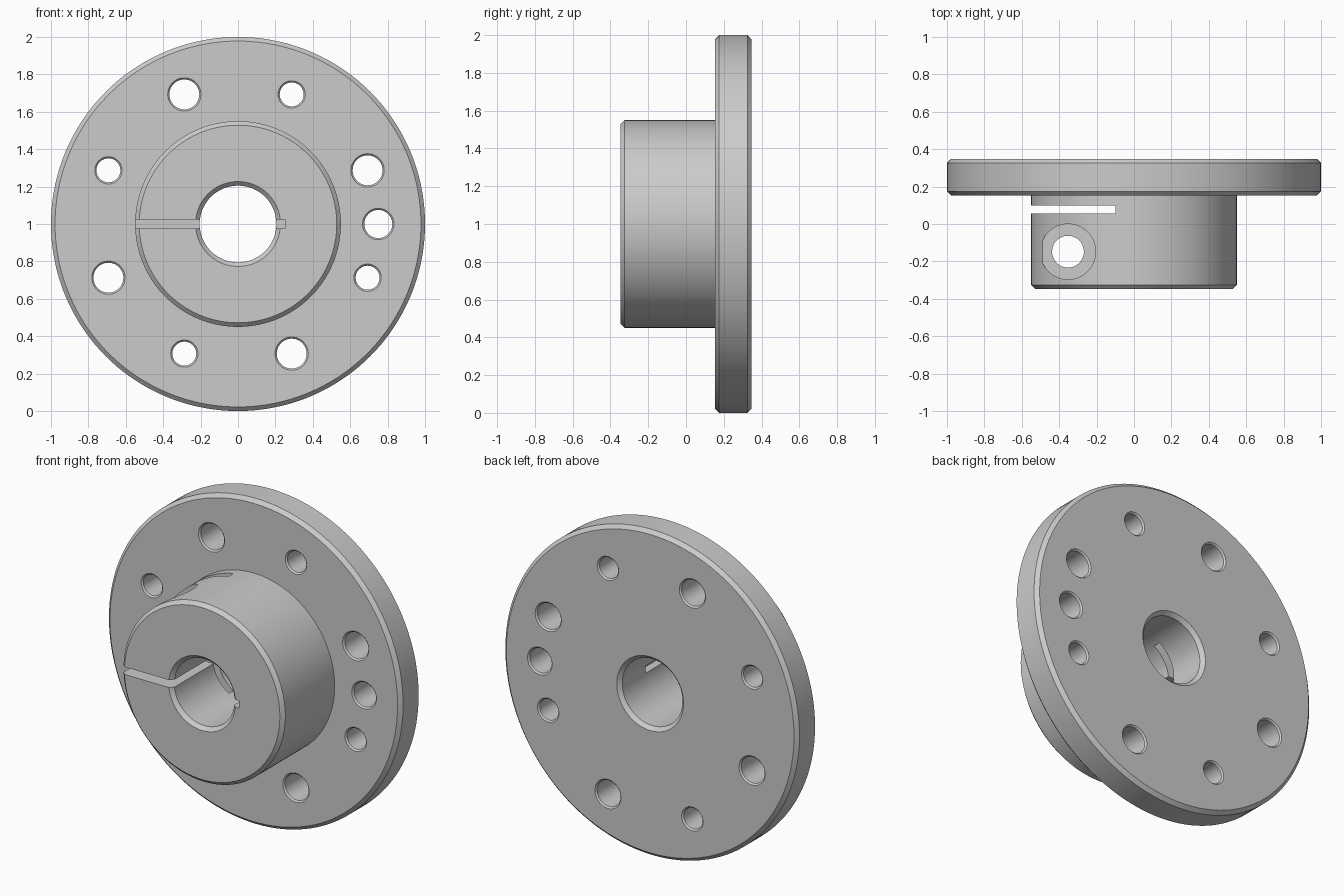
import bpy, bmesh, math
from mathutils import Matrix, Vector

if "Cube" in bpy.data.objects:
    bpy.data.objects.remove(bpy.data.objects["Cube"])

C = 0.022            # edge chamfer
FRONT, STEP, BACK = -0.348, 0.153, 0.348

steel = bpy.data.materials.new("light_grey_steel")
steel.diffuse_color = (0.6, 0.6, 0.6, 1)
steel.use_nodes = True
steel.node_tree.nodes["Principled BSDF"].inputs["Base Color"].default_value = steel.diffuse_color


def finish(name, bm):
    bmesh.ops.remove_doubles(bm, verts=bm.verts[:], dist=1e-5)
    bmesh.ops.recalc_face_normals(bm, faces=bm.faces[:])
    mesh = bpy.data.meshes.new(name)
    bm.to_mesh(mesh)
    bm.free()
    mesh.materials.append(steel)
    ob = bpy.data.objects.new(name, mesh)
    bpy.context.collection.objects.link(ob)
    return ob


def lathe(name, profile, steps, closed=False, matrix=Matrix()):
    """Spin (radius, y) points about the y axis."""
    bm = bmesh.new()
    vs = [bm.verts.new((r, y, 0)) for r, y in profile]
    pairs = list(zip(vs, vs[1:])) + ([(vs[-1], vs[0])] if closed else [])
    es = [bm.edges.new(p) for p in pairs]
    bmesh.ops.spin(bm, geom=vs + es, cent=(0, 0, 0), axis=(0, 1, 0),
                   angle=math.tau, steps=steps)
    bm.transform(matrix)
    return finish(name, bm)


def box(name, lo, hi):
    bm = bmesh.new()
    bmesh.ops.create_cube(bm, size=1)
    lo, hi = Vector(lo), Vector(hi)
    for v in bm.verts:
        v.co = (lo + hi) / 2 + v.co * (hi - lo)
    return finish(name, bm)


# Flange, hub and chamfered bore as one turned profile
hub = lathe("flanged_clamp_hub", [
    (0.205 + C, FRONT), (0.55 - C, FRONT), (0.55, FRONT + C), (0.55, STEP),
    (1 - C, STEP), (1, STEP + C), (1, BACK - C), (1 - C, BACK),
    (0.205 + C, BACK), (0.205, BACK - C), (0.205, FRONT + C)],
    144, True, Matrix.Translation((0, 0, 1)))

cutters = []

# Flange holes: alternating sizes on one circle plus a middle one
holes = [(22.5 + 45 * k, 0.08 if k % 2 == 0 else 0.064) for k in range(8)]
# Positions at 22.5, 112.5, 202.5, 292.5 degrees are the large ones
for angle, r in holes + [(0, 0.075)]:
    a = math.radians(angle)
    f, e = 0.009, 0.02   # mouth chamfer and overshoot
    cutters.append(lathe("hole_cutter", [
        (0, STEP - e), (r + f + e, STEP - e), (r, STEP + f),
        (r, BACK - f), (r + f + e, BACK + e), (0, BACK + e)],
        40, False,
        Matrix.Translation((0.75 * math.cos(a), 0, 1 + 0.75 * math.sin(a)))))

# Clamp slit, cross slot and keyway
cutters.append(box("slit_cutter", (-0.7, -0.5, 0.977), (-0.1, 0.08, 1.023)))
cutters.append(box("cross_slot_cutter", (-0.7, 0.055, 0.3), (-0.1, 0.1, 1.7)))
cutters.append(box("keyway_cutter", (0.1, -0.5, 0.977), (0.252, 0.1, 1.023)))

# Clamp screw hole with a counterbore from above
up = Matrix.Translation((-0.353, -0.148, 1)) @ Matrix.Rotation(math.pi / 2, 4, 'X')
cutters.append(lathe("clamp_screw_cutter", [
    (0, -0.7), (0.085, -0.7), (0.085, 0.25), (0.148, 0.25), (0.148, 0.7), (0, 0.7)],
    64, False, up))

bpy.context.view_layer.objects.active = hub
hub.select_set(True)
for cutter in cutters:
    mod = hub.modifiers.new("cut", 'BOOLEAN')
    mod.operation, mod.solver, mod.object = 'DIFFERENCE', 'EXACT', cutter
    bpy.ops.object.modifier_apply(modifier=mod.name)
    bpy.data.objects.remove(cutter)

bpy.ops.object.shade_smooth_by_angle(angle=math.radians(25))
